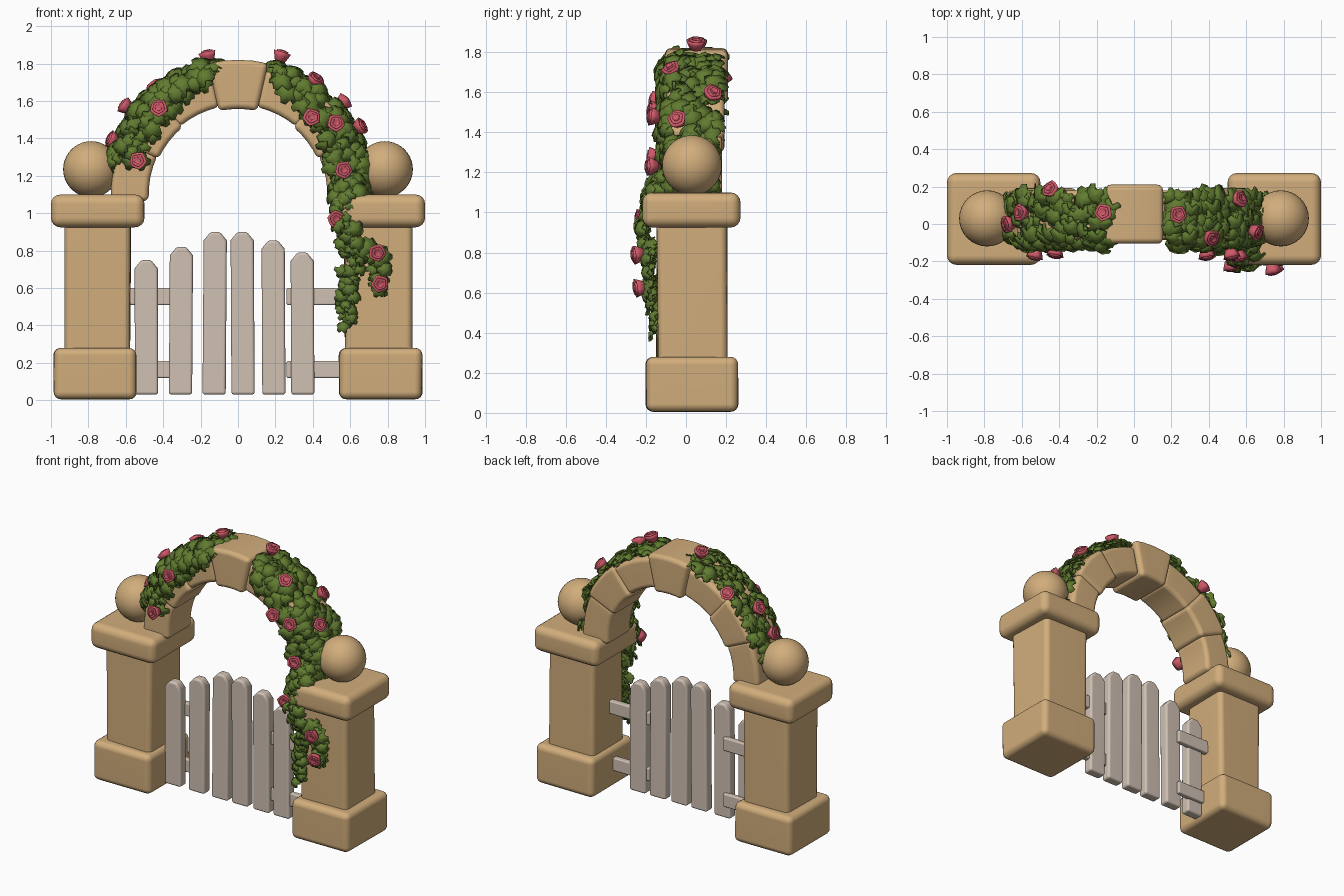
import bpy, bmesh, math, random
from mathutils import Vector, Matrix

random.seed(7)
old = bpy.data.objects.get("Cube")
if old:
    bpy.data.objects.remove(old, do_unlink=True)


def material(name, rgb):
    m = bpy.data.materials.new(name)
    m.use_nodes = True
    m.diffuse_color = (*rgb, 1)
    m.node_tree.nodes["Principled BSDF"].inputs["Base Color"].default_value = (*rgb, 1)
    return m


STONE = material("warm_sandstone", (0.64, 0.42, 0.20))
WOOD = material("pale_wood", (0.63, 0.53, 0.45))
LEAF = material("leaf_green", (0.12, 0.20, 0.03))
ROSE = material("rose_pink", (0.62, 0.10, 0.14))
ARCH_Z = 1.1


def finish(name, bm, mat, bevel=0, solid=0):
    bmesh.ops.recalc_face_normals(bm, faces=bm.faces) if bevel else None
    me = bpy.data.meshes.new(name)
    bm.to_mesh(me)
    bm.free()
    me.materials.append(mat)
    for p in me.polygons:
        p.use_smooth = True
    ob = bpy.data.objects.new(name, me)
    bpy.context.collection.objects.link(ob)
    if bevel:
        b = ob.modifiers.new("rounded_edges", 'BEVEL')
        b.width, b.segments, b.limit_method = bevel, 4, 'ANGLE'
        b.angle_limit = math.radians(40)
        ob.modifiers.new("normals", 'WEIGHTED_NORMAL')
    if solid:
        s = ob.modifiers.new("thickness", 'SOLIDIFY')
        s.thickness = solid
    return ob


def block(name, x, y, z, mat, bevel, jitter=0.0, top_scale=1.0):
    """Rounded box given by its (min, max) ranges, with slightly worn corners."""
    bm = bmesh.new()
    bmesh.ops.create_cube(bm, size=1)
    for v in bm.verts:
        k = top_scale if v.co.z > 0 else 1
        v.co = Vector([(r[0] + r[1]) / 2 + c * s * (r[1] - r[0])
                       for r, c, s in zip((x, y, z), v.co, (k, k, 1))])
        v.co.x += random.uniform(-jitter, jitter)
        v.co.y += random.uniform(-jitter, jitter)
    return finish(name, bm, mat, bevel)


# Pillars: base, shaft, cap and ball
for s, side in ((-1, "right"), (1, "left")):
    def span(a, b):
        return tuple(sorted((s * a, s * b)))
    block(side + "_pillar_base", span(0.54, 0.985), (-0.2, 0.26), (0.005, 0.28), STONE, 0.04, 0.004)
    block(side + "_pillar_shaft", span(0.572, 0.93), (-0.145, 0.205), (0.2, 0.98), STONE, 0.035, 0.008)
    block(side + "_pillar_cap", span(0.5, 1.0), (-0.218, 0.272), (0.925, 1.1), STONE, 0.05)
    bm = bmesh.new()
    bmesh.ops.create_uvsphere(bm, u_segments=32, v_segments=20, radius=0.15)
    bmesh.ops.translate(bm, vec=(s * 0.785, 0.03, 1.235), verts=bm.verts)
    finish(side + "_pillar_ball", bm, STONE)


def polar(phi, r, y):
    a = math.radians(phi)
    return Vector((r * math.sin(a), y, ARCH_Z + r * math.cos(a)))


def arch_stone(name, p0, p1, r0, r1, y0, y1, bevel):
    bm = bmesh.new()
    steps = 4
    rings = []
    for i in range(steps + 1):
        phi = p0 + (p1 - p0) * i / steps
        rings.append([bm.verts.new(polar(phi, r, y))
                      for r, y in ((r0, y0), (r1, y0), (r1, y1), (r0, y1))])
    for a, b in zip(rings, rings[1:]):
        for j in range(4):
            k = (j + 1) % 4
            bm.faces.new((a[j], a[k], b[k], b[j]))
    bm.faces.new(rings[0])
    bm.faces.new(rings[-1])
    finish(name, bm, STONE, bevel)


# Arch stones with a larger keystone
arch_stone("keystone", -13, 13, 0.458, 0.72, -0.105, 0.21, 0.03)
for s, side in ((-1, "right"), (1, "left")):
    for i, (a, b, grow) in enumerate(((12, 41, 0), (39, 66, 0.012), (64, 94, 0))):
        arch_stone(f"{side}_arch_stone_{i + 1}", s * a, s * b, 0.478 - grow, 0.68 + grow,
                   -0.085 - grow, 0.18 + grow, 0.03)

# Gate pickets and their short rails
pickets = ((-0.49, 0.75), (-0.305, 0.82), (-0.125, 0.9), (0.025, 0.9), (0.19, 0.855), (0.345, 0.79))
for i, (x, top) in enumerate(pickets):
    bm = bmesh.new()
    lean = random.uniform(-0.008, 0.008)
    outline = ((-0.062, 0.03), (0.062, 0.03), (0.062, top - 0.045), (0.025, top), (-0.025, top), (-0.062, top - 0.045))
    f = bm.faces.new([bm.verts.new((x + px + lean * (pz - 0.4), -0.025, pz)) for px, pz in outline])
    ext = bmesh.ops.extrude_face_region(bm, geom=[f])
    bmesh.ops.translate(bm, vec=(0, 0.07, 0),
                        verts=[g for g in ext["geom"] if isinstance(g, bmesh.types.BMVert)])
    finish(f"gate_picket_{i + 1}", bm, WOOD, 0.015)
for z, level in ((0.12, "lower"), (0.51, "upper")):
    block(level + "_right_rail", (-0.62, -0.33), (0.03, 0.07), (z, z + 0.09), WOOD, 0.008)
    block(level + "_left_rail", (0.26, 0.62), (-0.012, 0.03), (z, z + 0.09), WOOD, 0.008)


def frame(pos, normal):
    """Matrix placing local z along the normal with a random roll."""
    rot = Vector(normal).to_track_quat('Z', 'Y').to_matrix().to_4x4()
    return Matrix.Translation(pos) @ rot @ Matrix.Rotation(random.uniform(0, math.tau), 4, 'Z')


def add_leaf(bm, pos, normal, size):
    """Five-lobed leaf, raised at the middle and drooping at its tips."""
    n = Vector(normal).normalized() + Vector([random.uniform(-0.38, 0.38) for _ in range(3)])
    m = frame(pos, n)
    mid = bm.verts.new(m @ Vector((0, 0, size * 0.3)))
    rim = []
    for i in range(15):
        a = math.tau * i / 15
        r = size * (0.68, 0.95, 0.95)[i % 3]
        r *= 1.15 if i in (1, 2) else 1
        rim.append(bm.verts.new(m @ Vector((r * math.cos(a), r * math.sin(a), -0.3 * r * (i % 3 > 0)))))
    for a, b in zip(rim, rim[1:] + rim[:1]):
        bm.faces.new((mid, a, b))


def arch_foliage(bm, s, phi0, phi1, r_start, r_end, count):
    """Leaves over the front and outer faces of the arch."""
    for i in range(count):
        t = (i + random.random()) / count
        phi = s * (phi0 + (phi1 - phi0) * t)
        r_in = r_start + (r_end - r_start) * min(1, t * 1.5)
        front = 0.7 - r_in
        u = random.uniform(0, front + 0.24)
        radial = polar(phi, 1, 0) - Vector((0, 0, ARCH_Z))
        lift = random.uniform(0, 0.025)
        if u < front:
            k = u / front
            pos = polar(phi, r_in + u, -0.115 - lift + 0.03 * k * k)
            n = Vector((0, -1, 0)) + radial * k
        else:
            k = (u - front) / 0.24
            pos = polar(phi, 0.7 + lift, -0.09 + 0.24 * k)
            n = radial + Vector((0, -0.8 * (1 - k), 0))
        add_leaf(bm, pos, n, random.uniform(0.05, 0.075))


def strand(bm, path, count, spread):
    """Leaves hanging along a polyline, tapering to the end."""
    for i in range(count):
        t = (i + random.random()) / count * (len(path) - 1)
        j = min(int(t), len(path) - 2)
        p = Vector(path[j]).lerp(Vector(path[j + 1]), t - j)
        w = spread * (1 - 0.6 * i / count)
        dx = random.uniform(-w, w)
        p += Vector((dx, random.uniform(-0.02, 0.025), random.uniform(-0.02, 0.02)))
        n = (dx * 9, -1, 0.25)
        add_leaf(bm, p, n, random.uniform(0.048, 0.07) * (1 - 0.35 * i / count))


# Climbing foliage
bm = bmesh.new()
arch_foliage(bm, -1, 9, 76, 0.64, 0.54, 150)
finish("right_foliage", bm, LEAF, solid=0.008)
bm = bmesh.new()
arch_foliage(bm, 1, 15, 92, 0.62, 0.525, 180)
strand(bm, ((0.6, -0.12, 1.17), (0.58, -0.2, 1.1), (0.58, -0.235, 0.94), (0.62, -0.2, 0.8),
            (0.59, -0.175, 0.6), (0.575, -0.16, 0.4)), 75, 0.085)
strand(bm, ((0.64, -0.19, 0.82), (0.75, -0.2, 0.76), (0.77, -0.19, 0.56)), 32, 0.07)
finish("left_foliage", bm, LEAF, solid=0.008)


def add_rose(bm, pos, normal):
    """Nested flared petal cups around a closed bud."""
    m = frame(pos, normal)
    for base, lip, height in ((0.026, 0.046, 0.022), (0.022, 0.032, 0.03), (0.016, 0.018, 0.034)):
        rings = []
        for r, z in ((0.008, -0.035), (base, -0.03), (lip * 0.85, 0), (lip, height), (lip * 0.75, height - 0.004)):
            rings.append([bm.verts.new(m @ Vector((
                r * (1 + 0.08 * math.cos(5 * a)) * math.cos(a),
                r * (1 + 0.08 * math.cos(5 * a)) * math.sin(a), z)))
                for a in [math.tau * i / 15 for i in range(15)]])
        for a, b in zip(rings, rings[1:]):
            for j in range(15):
                k = (j + 1) % 15
                bm.faces.new((a[j], a[k], b[k], b[j]))
        bm.faces.new(rings[-1])


# Roses, facing away from the arch or pillar behind them
roses = ((-0.16, 0.06, 1.84), (-0.44, 0.18, 1.67), (-0.6, 0.06, 1.57), (-0.67, 0, 1.39),
         (-0.53, -0.16, 1.28), (-0.42, -0.15, 1.56), (0.23, 0.05, 1.84), (0.41, -0.07, 1.71),
         (0.56, 0.13, 1.59), (0.65, -0.04, 1.46), (0.39, -0.16, 1.51), (0.52, -0.16, 1.48),
         (0.56, -0.17, 1.23), (0.52, -0.22, 0.97), (0.74, -0.24, 0.79), (0.755, -0.23, 0.625))
bm = bmesh.new()
for x, y, z in roses:
    out = Vector((x, 0, z - ARCH_Z)).normalized()
    if y < -0.1:
        out = out * 0.25 + Vector((0, -1, 0))
    else:
        out.y = (y - 0.04) * 4
    add_rose(bm, (x, y, z), out)
finish("roses", bm, ROSE)
